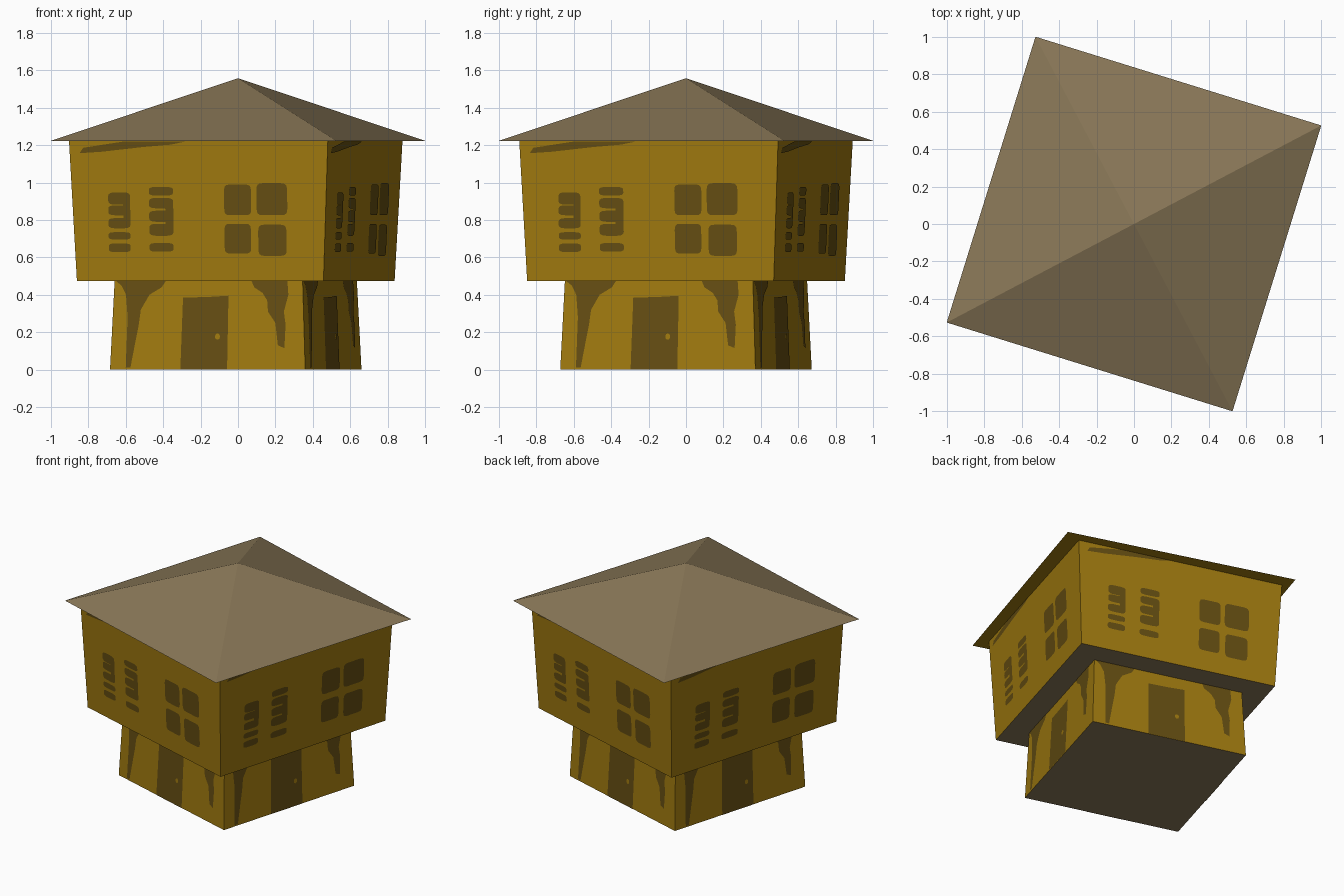
import bpy, math
from mathutils import Matrix

if "Cube" in bpy.data.objects:
    bpy.data.objects.remove(bpy.data.objects["Cube"])


def material(name, rgb):
    lin = [(c / 255 / 12.92) if c < 11 else ((c / 255 + 0.055) / 1.055) ** 2.4 for c in rgb]
    m = bpy.data.materials.new(name)
    m.diffuse_color = (*lin, 1)
    m.use_nodes = True
    m.node_tree.nodes["Principled BSDF"].inputs["Base Color"].default_value = m.diffuse_color
    return m


WALL = material("ochre wall", (160, 122, 15))
DARK = material("dark brown paint", (101, 78, 18))
ROOF = material("grey brown roof", (137, 119, 87))

BODY = Matrix.Translation((-0.012, 0, 0)) @ Matrix.Rotation(math.radians(-16.1), 4, 'Z')
TURN = Matrix.Rotation(math.radians(-17.25), 4, 'Z')
COS = math.cos(math.radians(16.1))


def make(name, verts, faces, mats, matrix, rule=None):
    me = bpy.data.meshes.new(name)
    me.from_pydata([matrix @ Matrix.Translation(v).to_translation() for v in verts], [], faces)
    for m in mats:
        me.materials.append(m)
    me.update()
    if rule:
        for p in me.polygons:
            p.material_index = rule(p.normal)
    ob = bpy.data.objects.new(name, me)
    bpy.context.collection.objects.link(ob)
    return ob


def square(h, z):
    return [(-h, -h, z), (h, -h, z), (h, h, z), (-h, h, z)]


def storey(name, h0, z0, h1, z1):
    sides = [(i, (i + 1) % 4, (i + 1) % 4 + 4, i + 4) for i in range(4)]
    make(name, square(h0, z0) + square(h1, z1), sides + [(3, 2, 1, 0), (4, 5, 6, 7)],
         [WALL, ROOF], BODY, lambda n: 1 if n.z < -0.5 else 0)


# storeys: (bottom half width, bottom z, top half width, top z, apparent face centre x)
LOWER = (0.543, 0.0, 0.523, 0.475, -0.16)
UPPER = (0.686, 0.475, 0.720, 1.222, -0.204)
storey("lower_storey", *LOWER[:4])
storey("upper_storey", *UPPER[:4])

# roof pyramid with a wall-coloured soffit
make("roof", square(0.80, 1.223) + [(0, 0, 1.558)],
     [(0, 1, 4), (1, 2, 4), (2, 3, 4), (3, 0, 4), (3, 2, 1, 0)],
     [ROOF, WALL], TURN, lambda n: 1 if n.z < -0.5 else 0)


def painted(name, wall, outlines, mat, lift=0.003):
    """Thin painted shapes, given as front view (x, z) outlines, on all four walls."""
    h0, z0, h1, z1, cx = wall
    verts, faces = [], []
    for k in range(4):
        rot = Matrix.Rotation(k * math.pi / 2, 4, 'Z')
        for line in outlines:
            start = len(verts)
            for x, z in line:
                h = h0 + (h1 - h0) * (z - z0) / (z1 - z0) + lift
                p = rot @ Matrix.Translation(((x - cx) / COS, -h, z)).to_translation()
                verts.append(tuple(p))
            faces.append(tuple(range(start, len(verts))))
    make(name, verts, faces, [mat], BODY)


def blob(x0, x1, z0, z1, power=5.0, n=20):
    """Rounded rectangle, counter-clockwise."""
    pts = []
    for i in range(n):
        a = 2 * math.pi * (i + 0.5) / n
        c, s = math.cos(a), math.sin(a)
        pts.append(((x0 + x1) / 2 + (x1 - x0) / 2 * math.copysign(abs(c) ** (2 / power), c),
                    (z0 + z1) / 2 + (z1 - z0) / 2 * math.copysign(abs(s) ** (2 / power), s)))
    return pts


# four-pane windows
painted("window_panes", UPPER, [
    blob(-0.07, 0.075, 0.825, 0.99, 7), blob(0.103, 0.268, 0.825, 0.997, 7),
    blob(-0.07, 0.072, 0.62, 0.78, 7), blob(0.11, 0.262, 0.608, 0.775, 7)], DARK)

# slatted shutters
left = [(0.882, 0.948), (0.825, 0.878), (0.755, 0.81), (0.695, 0.735), (0.628, 0.675)]
right = [(0.93, 0.977), (0.862, 0.918), (0.79, 0.85), (0.715, 0.78), (0.63, 0.677)]
painted("shutter_slats", UPPER,
        [blob(-0.69, -0.572, a, b, 4) for a, b in left] +
        [blob(-0.472, -0.342, a, b, 4) for a, b in right], DARK)
painted("shutter_stiles", UPPER,
        [blob(-0.61, -0.572, 0.77, 0.93), blob(-0.385, -0.342, 0.725, 0.91)], DARK, 0.0035)

# painted wedge under the eaves
painted("eave_band", UPPER, [[(-0.84, 1.157), (-0.72, 1.165), (-0.5, 1.19), (-0.35, 1.203),
                              (-0.27, 1.22), (-0.60, 1.22), (-0.82, 1.186)]], DARK)

# doors and their knobs
painted("doors", LOWER, [[(-0.305, 0.001), (-0.055, 0.001), (-0.052, 0.395), (-0.17, 0.388),
                          (-0.295, 0.385)]], DARK)
painted("door_knobs", LOWER, [blob(-0.121, -0.094, 0.16, 0.193, 2, 12)], WALL, 0.006)

# curved timber braces either side of the door
painted("left_braces", LOWER, [[
    (-0.655, 0.474), (-0.625, 0.45), (-0.60, 0.40), (-0.59, 0.28), (-0.597, 0.01),
    (-0.572, 0.01), (-0.545, 0.16), (-0.53, 0.24), (-0.52, 0.32), (-0.475, 0.40),
    (-0.41, 0.44), (-0.388, 0.474)]], DARK)
painted("right_braces", LOWER, [[
    (0.07, 0.474), (0.085, 0.44), (0.13, 0.41), (0.155, 0.37), (0.16, 0.31), (0.20, 0.25),
    (0.215, 0.13), (0.25, 0.115), (0.255, 0.24), (0.245, 0.31), (0.268, 0.40),
    (0.262, 0.474)]], DARK)
